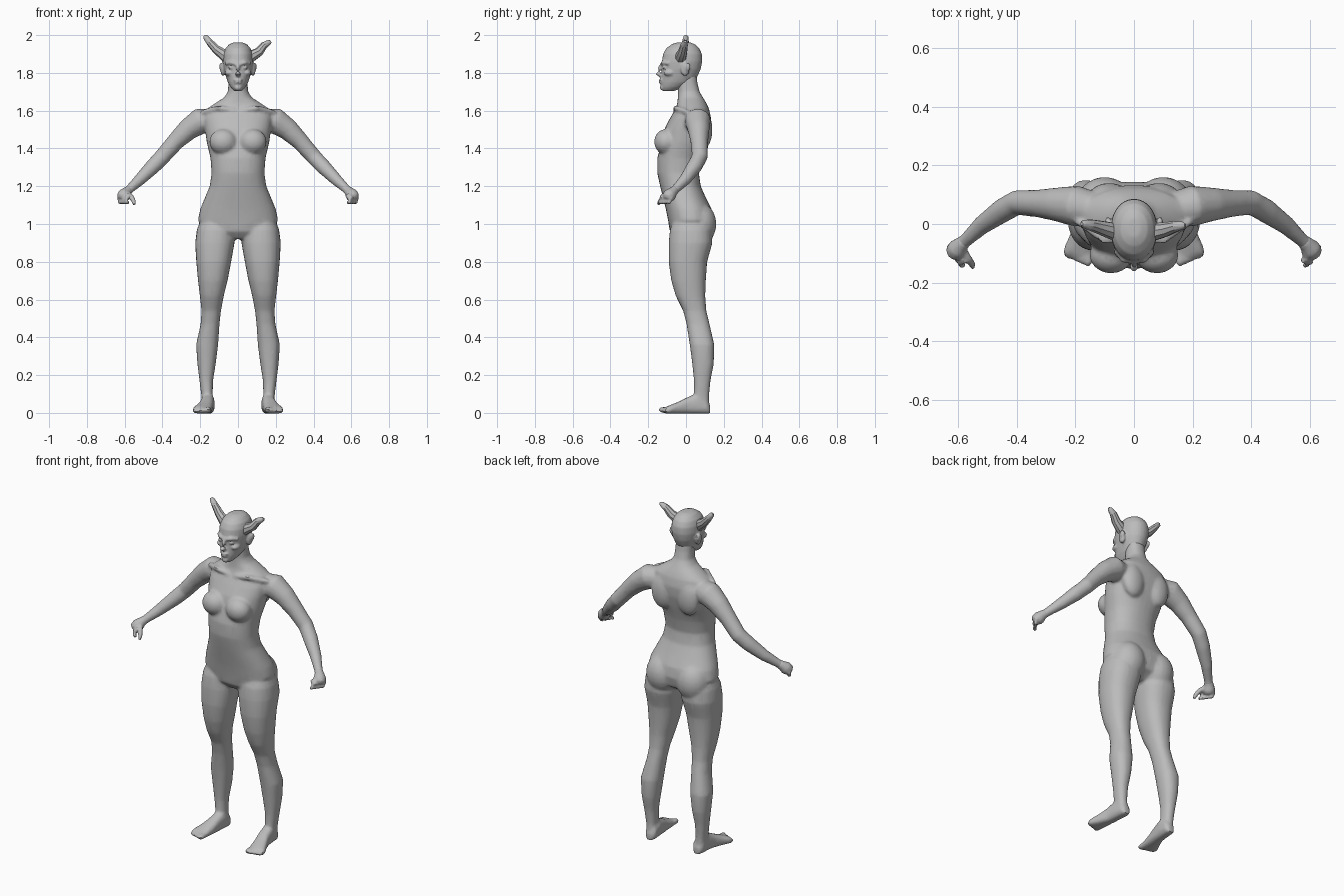
import bpy, bmesh, math
from mathutils import Vector, Matrix

skin = bpy.data.materials.new("plain grey")
skin.diffuse_color = (0.5, 0.5, 0.5, 1)


def spow(v, p):
    return math.copysign(abs(v) ** p, v)


def skin_rings(bm, rings):
    loops = [[bm.verts.new(p) for p in r] for r in rings]
    n = len(loops[0])
    for a, b in zip(loops, loops[1:]):
        for i in range(n):
            j = (i + 1) % n
            bm.faces.new((a[i], a[j], b[j], b[i]))
    bm.faces.new(loops[0][::-1])
    bm.faces.new(loops[-1])


def loft(bm, rows, s=1, n=24, p=0.88):
    """Horizontal sections: (z, x0, x1, y_front, y_back)."""
    rings = []
    for z, x0, x1, y0, y1 in rows:
        ring = []
        for i in range(n):
            a = 2 * math.pi * i / n
            ring.append((s * ((x0 + x1) / 2 + (x1 - x0) / 2 * spow(math.cos(a), p)),
                         (y0 + y1) / 2 + (y1 - y0) / 2 * spow(math.sin(a), p), z))
        rings.append(ring)
    skin_rings(bm, rings)


def tube(bm, pts, s=1, n=14):
    """Round tube through points (x, y, z, radius)."""
    c = [Vector((s * x, y, z)) for x, y, z, r in pts]
    rings = []
    for k, p in enumerate(pts):
        d = c[min(k + 1, len(c) - 1)] - c[max(k - 1, 0)]
        q = d.to_track_quat('Z', 'Y')
        rings.append([c[k] + q @ Vector((p[3] * math.cos(t), p[3] * math.sin(t), 0))
                      for t in (2 * math.pi * i / n for i in range(n))])
    skin_rings(bm, rings)


def ball(bm, c, r):
    bmesh.ops.create_uvsphere(bm, u_segments=20, v_segments=12, radius=1,
                              matrix=Matrix.Translation(c) @ Matrix.Diagonal((*r, 1)))


def finish(bm, name, voxel=None, smooth=4, ratio=0.4):
    bmesh.ops.recalc_face_normals(bm, faces=bm.faces)
    me = bpy.data.meshes.new(name)
    bm.to_mesh(me)
    bm.free()
    ob = bpy.data.objects.new(name, me)
    bpy.context.collection.objects.link(ob)
    if voxel:  # fuse the overlapping volumes into one surface
        m = ob.modifiers.new("fuse", 'REMESH')
        m.mode, m.voxel_size = 'VOXEL', voxel
        m = ob.modifiers.new("soften", 'SMOOTH')
        m.factor, m.iterations = 0.5, smooth
        m = ob.modifiers.new("thin out", 'DECIMATE')
        m.ratio = ratio
        dg = bpy.context.evaluated_depsgraph_get()
        new = bpy.data.meshes.new_from_object(ob.evaluated_get(dg))
        ob.modifiers.clear()
        ob.data = new
        new.name = name
    ob.data.materials.clear()
    ob.data.materials.append(skin)
    bpy.ops.object.select_all(action='DESELECT')
    ob.select_set(True)
    bpy.context.view_layer.objects.active = ob
    bpy.ops.object.shade_smooth_by_angle(angle=math.radians(35))
    return ob


# Body: torso and neck
bm = bmesh.new()
torso = [(.92, .06, -.05, .07), (.96, .17, -.085, .13), (1.02, .213, -.095, .145),
         (1.08, .2, -.107, .135), (1.14, .175, -.122, .105), (1.2, .15, -.137, .078),
         (1.27, .14, -.152, .068), (1.35, .146, -.152, .085), (1.43, .165, -.13, .11),
         (1.5, .175, -.115, .128), (1.56, .182, -.085, .133), (1.61, .165, -.055, .122),
         (1.64, .12, -.046, .108), (1.67, .073, -.043, .09), (1.7, .054, -.042, .072),
         (1.75, .05, -.045, .06), (1.81, .05, -.045, .055)]
loft(bm, [(z, -w, w, f, b) for z, w, f, b in torso], n=32)

leg = [(1.04, .03, .19, -.06, .11), (.97, .02, .218, -.085, .135), (.9, .018, .227, -.092, .14),
       (.8, .036, .221, -.092, .112), (.7, .055, .212, -.078, .105), (.62, .075, .202, -.055, .102),
       (.54, .09, .193, -.015, .108), (.47, .098, .198, .003, .125), (.36, .105, .222, .02, .15),
       (.26, .118, .215, .033, .147), (.17, .132, .204, .042, .13), (.09, .134, .194, .042, .122),
       (.04, .13, .19, .03, .124)]
arm = [(.14, .05, 1.55, .06), (.2, .062, 1.545, .07), (.265, .067, 1.5, .058),
       (.33, .07, 1.437, .047), (.4, .073, 1.357, .043), (.45, .045, 1.305, .041),
       (.52, -.005, 1.235, .032), (.57, -.052, 1.188, .024), (.59, -.07, 1.168, .024)]
foot = [(.128, .157, .02, .04), (.11, .157, .033, .075), (.06, .16, .036, .105),
        (.01, .165, .036, .085), (-.04, .177, .043, .06), (-.08, .188, .05, .044),
        (-.105, .192, .049, .034)]
for s in (1, -1):
    loft(bm, leg, s)
    tube(bm, arm, s)
    ball(bm, (s * .078, -.105, 1.435), (.074, .064, .068))   # chest
    ball(bm, (s * .1, .075, 1.0), (.095, .086, .11))         # seat
    ball(bm, (s * .085, .095, 1.5), (.07, .045, .1))         # shoulder blade
    tube(bm, [(.02, -.055, 1.6, .012), (.1, -.055, 1.615, .014), (.19, .01, 1.59, .014)], s)
    # foot sections along y, flat sole
    rings = []
    for y, cx, w, h in foot:
        rings.append([(s * (cx + w * spow(math.cos(t), .75)), y,
                       h / 2 - .003 + (h / 2 + .002) * spow(math.sin(t), .75))
                      for t in (2 * math.pi * i / 18 for i in range(18))])
    skin_rings(bm, rings)
    for k in range(5):                                       # toes
        x = .155 + .019 * k
        r = .016 - .0016 * k
        tip = -.143 + .007 * k
        tube(bm, [(x, -.085, r, r), (x + .002, tip + .012, r, r),
                  (x + .003, tip, r * .8, r * .6)], s, 10)
body = finish(bm, "body", .009, 4, .35)

# Head: skull, jaw and face
bm = bmesh.new()
skull = [(1.705, .022, -.122, -.06), (1.725, .04, -.132, -.01), (1.75, .054, -.133, .035),
         (1.78, .064, -.13, .06), (1.82, .075, -.127, .078), (1.86, .08, -.127, .086),
         (1.9, .078, -.122, .084), (1.93, .067, -.105, .07), (1.952, .047, -.075, .047),
         (1.962, .022, -.045, .02)]
loft(bm, [(z, -w, w, f, b) for z, w, f, b in skull], n=28, p=.95)
tube(bm, [(0, -.125, 1.855, .008), (0, -.14, 1.82, .011), (0, -.15, 1.797, .015),
          (0, -.133, 1.787, .012)])                          # nose
ball(bm, (0, -.132, 1.762), (.025, .012, .007))              # upper lip
ball(bm, (0, -.131, 1.749), (.021, .012, .008))              # lower lip
ball(bm, (0, -.124, 1.722), (.02, .014, .016))               # chin
for s in (1, -1):
    tube(bm, [(.006, -.128, 1.845, .009), (.035, -.122, 1.855, .011),
              (.064, -.09, 1.85, .009)], s)                  # brow
    ball(bm, (s * .034, -.113, 1.828), (.017, .013, .009))   # eye
    ball(bm, (s * .046, -.085, 1.8), (.024, .034, .018))     # cheek
    ball(bm, (s * .08, -.005, 1.82), (.013, .024, .036))     # ear
    ball(bm, (s * .09, .006, 1.832), (.009, .018, .022))
head = finish(bm, "head", .0055, 3, .4)

# Horns: the two differ slightly in length and bend
for name, pts in (
        ("right_horn", [(-.045, -.03, 1.87, .034), (-.08, -.022, 1.9, .029), (-.115, -.012, 1.925, .024),
                        (-.145, -.004, 1.957, .02), (-.172, .0, 1.99, .014), (-.178, .0, 1.998, .006)]),
        ("left_horn", [(.045, -.03, 1.87, .034), (.08, -.025, 1.893, .029), (.112, -.018, 1.912, .025),
                       (.138, -.01, 1.945, .02), (.165, -.005, 1.962, .014), (.175, -.005, 1.966, .007)])):
    bm = bmesh.new()
    tube(bm, pts, n=9)
    finish(bm, name)

# Hands: loosely closed, only one thumb stands away
for s, name in ((1, "left_hand"), (-1, "right_hand")):
    bm = bmesh.new()
    tube(bm, [(.575, -.056, 1.184, .022), (.59, -.07, 1.17, .027), (.602, -.085, 1.155, .035),
              (.612, -.097, 1.14, .032), (.616, -.102, 1.13, .02)], s)
    for k in range(4):                                       # fingers
        dx, dy = -.012 * k, -.017 * k
        tube(bm, [(.612 + dx, -.07 + dy, 1.155, .012), (.629 + dx, -.08 + dy, 1.132, .012),
                  (.626 + dx, -.088 + dy, 1.115, .011), (.614 + dx, -.092 + dy, 1.11, .008)], s, 8)
    if s < 0:
        tube(bm, [(.585, -.09, 1.16, .015), (.565, -.12, 1.145, .014), (.552, -.138, 1.12, .012),
                  (.55, -.148, 1.102, .008)], s, 8)
    else:
        tube(bm, [(.585, -.09, 1.165, .015), (.59, -.118, 1.15, .013), (.605, -.135, 1.135, .009)], s, 8)
    finish(bm, name, .0055, 2, .5)
